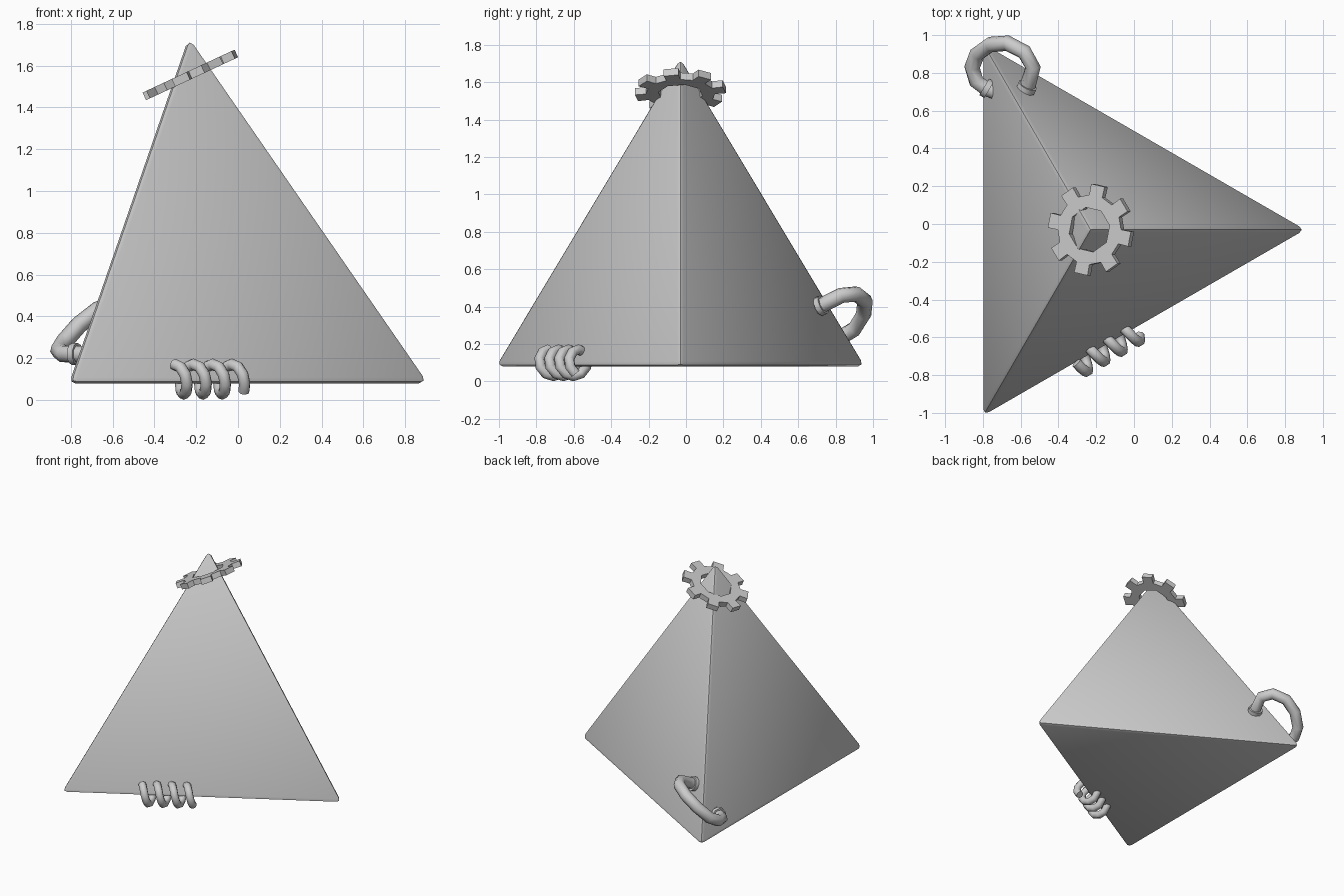
import bpy, bmesh
from math import sin, cos, radians, pi
from mathutils import Vector, Matrix

if "Cube" in bpy.data.objects:
    bpy.data.objects.remove(bpy.data.objects["Cube"])

CX, CY = -0.23, -0.03      # pyramid axis
R, Z0, Z1 = 1.155, 0.08, 1.75


def finish(name, bm, angle=None):
    bmesh.ops.recalc_face_normals(bm, faces=bm.faces)
    me = bpy.data.meshes.new(name)
    bm.to_mesh(me)
    bm.free()
    ob = bpy.data.objects.new(name, me)
    bpy.context.collection.objects.link(ob)
    if angle:
        smooth(ob, angle)
    return ob


def smooth(ob, angle):
    bpy.ops.object.select_all(action='DESELECT')
    ob.select_set(True)
    bpy.context.view_layer.objects.active = ob
    bpy.ops.object.shade_smooth_by_angle(angle=radians(angle))


def tube(name, pts, radius):
    """Eight-sided capped tube along a list of points."""
    cu = bpy.data.curves.new(name, 'CURVE')
    cu.dimensions = '3D'
    cu.bevel_depth = radius
    cu.bevel_resolution = 2
    cu.use_fill_caps = True
    sp = cu.splines.new('POLY')
    sp.points.add(len(pts) - 1)
    for p, co in zip(sp.points, pts):
        p.co = (*co, 1)
    ob = bpy.data.objects.new(name, cu)
    bpy.context.collection.objects.link(ob)
    bpy.ops.object.select_all(action='DESELECT')
    ob.select_set(True)
    bpy.context.view_layer.objects.active = ob
    bpy.ops.object.convert(target='MESH')
    smooth(bpy.context.view_layer.objects.active, 50)


# Three-sided pyramid with softened edges
bm = bmesh.new()
base = [bm.verts.new((CX + R * cos(a), CY + R * sin(a), Z0))
        for a in (0, 2 * pi / 3, 4 * pi / 3)]
apex = bm.verts.new((CX, CY, Z1))
bm.faces.new(base[::-1])
for i in range(3):
    bm.faces.new((base[i], base[(i + 1) % 3], apex))
bmesh.ops.bevel(bm, geom=bm.edges[:], offset=0.03, offset_type='OFFSET',
                segments=2, profile=0.5, affect='EDGES', clamp_overlap=True)
finish("pyramid_body", bm, 50)

# Tilted gear ring around the tip
TEETH, HOLE, ROOT, TIP, T = 8, 0.12, 0.185, 0.243, 0.02
bm = bmesh.new()
M = Matrix.Translation((CX + 0.002, CY, 1.555)) @ Matrix.Rotation(radians(-25), 4, 'Y')


def gv(r, deg, z):
    a = radians(deg)
    return bm.verts.new(M @ Vector((r * cos(a), r * sin(a), z)))


layers = []
for z in (-T, T):
    outer, inner = [], []
    for i in range(TEETH):
        a = 33 + i * 360 / TEETH
        outer.append([gv(ROOT, a - 12, z), gv(TIP, a - 9.5, z),
                      gv(TIP, a + 9.5, z), gv(ROOT, a + 12, z)])
        inner.append(gv(HOLE, a - 22.5, z))
    layers.append((outer, inner))
    for i in range(TEETH):
        j = (i + 1) % TEETH
        o = outer[i]
        bm.faces.new(o)
        bm.faces.new((inner[i], o[0], o[3], inner[j]))
        bm.faces.new((inner[j], o[3], outer[j][0]))
rims = [[v for tooth in o for v in tooth] for o, _ in layers]
for lo, hi in (rims, [layers[0][1], layers[1][1]]):
    for i in range(len(lo)):
        j = (i + 1) % len(lo)
        bm.faces.new((lo[i], lo[j], hi[j], hi[i]))
finish("gear_ring", bm)

# Coil wound around the front base edge
along = Vector((cos(radians(30)), sin(radians(30)), 0))
out = Vector((sin(radians(30)), -cos(radians(30)), 0))
start = Vector((-0.305, -0.735, 0.1))
STEPS, PITCH = 10, 0.106
coil = []
for k in range(35):
    t = k / STEPS
    ph = 2 * pi * t
    coil.append(start + along * PITCH * t + out * 0.071 * sin(ph)
                + Vector((0, 0, 0.071 * cos(ph))))
tube("edge_coil", coil, 0.028)

# Curved handle bridging the back corner
path = [(-0.59, 0.67, 0.37), (-0.56, 0.74, 0.415), (-0.535, 0.83, 0.46),
        (-0.58, 0.91, 0.468), (-0.67, 0.957, 0.43), (-0.76, 0.95, 0.36),
        (-0.83, 0.90, 0.28), (-0.857, 0.83, 0.237), (-0.835, 0.755, 0.22),
        (-0.78, 0.715, 0.22), (-0.71, 0.69, 0.22)]
tube("corner_handle", path, 0.042)

# Collars where the handle meets the faces
for name, c, d in (("upper_collar", (-0.568, 0.722, 0.405), (0.4, 0.85, 0.4)),
                   ("lower_collar", (-0.78, 0.718, 0.22), (-0.85, 0.5, 0))):
    bm = bmesh.new()
    rot = Vector(d).to_track_quat('Z', 'Y').to_matrix().to_4x4()
    bmesh.ops.create_cone(bm, cap_ends=True, segments=10, radius1=0.053,
                          radius2=0.053, depth=0.03,
                          matrix=Matrix.Translation(c) @ rot)
    finish(name, bm, 40)
